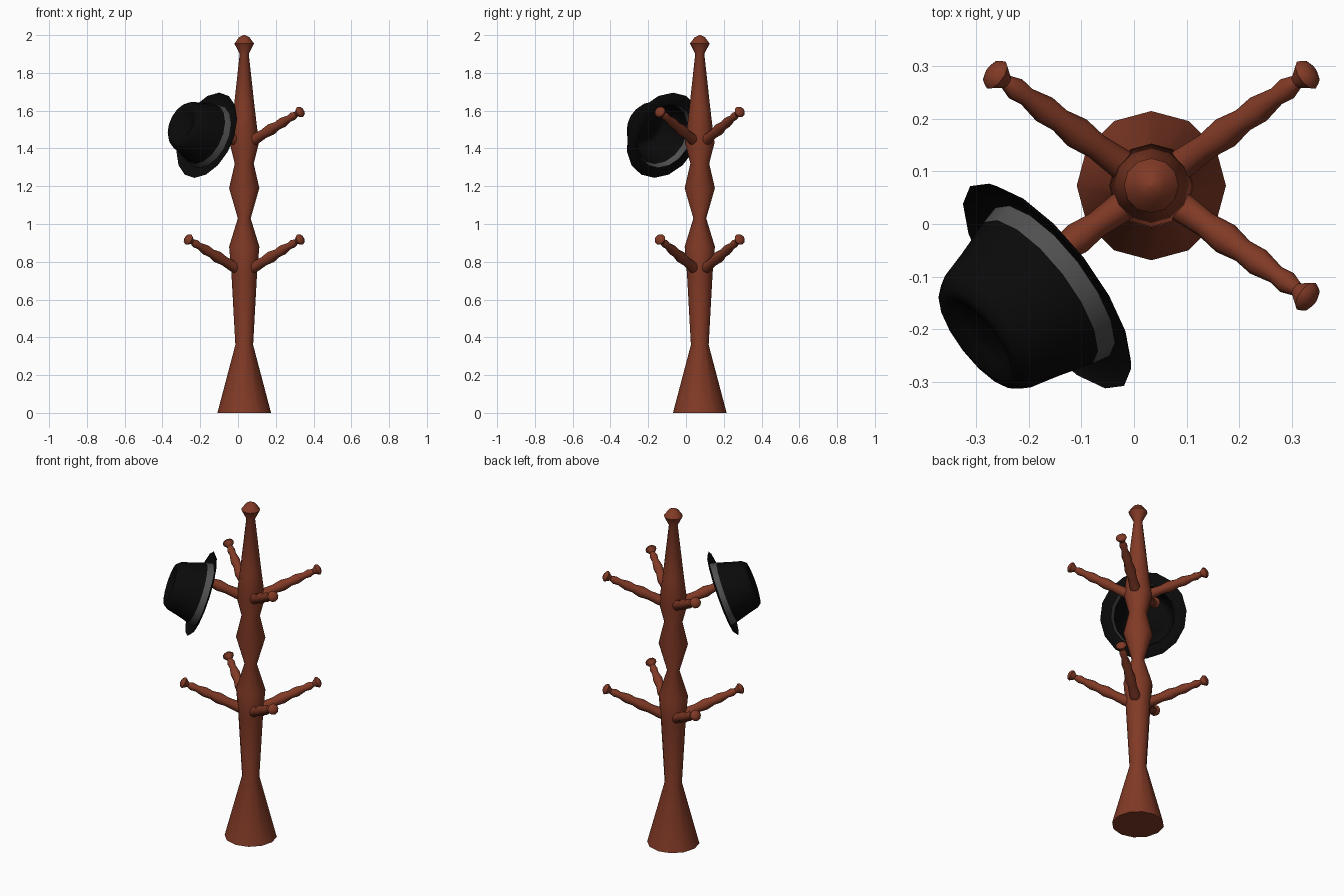
import bpy, bmesh, math
from mathutils import Matrix, Vector

cube = bpy.data.objects.get("Cube")
if cube:
    bpy.data.objects.remove(cube, do_unlink=True)


def material(name, rgb, rough=0.7):
    m = bpy.data.materials.new(name)
    m.use_nodes = True
    m.diffuse_color = (*rgb, 1)
    bsdf = m.node_tree.nodes["Principled BSDF"]
    bsdf.inputs["Base Color"].default_value = (*rgb, 1)
    bsdf.inputs["Roughness"].default_value = rough
    return m


wood = material("red_brown_wood", (0.22, 0.042, 0.019))
felt = material("black_felt", (0.003, 0.003, 0.003))
ribbon = material("grey_ribbon", (0.08, 0.08, 0.08))


def lathe(name, profile, sides, mats, origin, axis=(0, 0, 1), caps=True, band=None, angle=40):
    """Spin (radius, height) pairs about an axis through origin."""
    bm = bmesh.new()
    rings = []
    for r, h in profile:
        rings.append([bm.verts.new((r * math.cos(math.tau * i / sides),
                                    r * math.sin(math.tau * i / sides), h))
                      for i in range(sides)])
    for k in range(len(rings) - 1):
        a, b = rings[k], rings[k + 1]
        for i in range(sides):
            j = (i + 1) % sides
            f = bm.faces.new((a[i], a[j], b[j], b[i]))
            f.material_index = 1 if k == band else 0
    if caps:
        bm.faces.new(rings[0][::-1])
    bm.faces.new(rings[-1])
    bmesh.ops.recalc_face_normals(bm, faces=bm.faces)
    me = bpy.data.meshes.new(name)
    bm.to_mesh(me)
    bm.free()
    for m in mats:
        me.materials.append(m)
    ob = bpy.data.objects.new(name, me)
    bpy.context.collection.objects.link(ob)
    turn = Vector(axis).to_track_quat('Z', 'Y').to_matrix().to_4x4()
    ob.matrix_world = Matrix.Translation(origin) @ turn
    bpy.ops.object.select_all(action='DESELECT')
    ob.select_set(True)
    bpy.context.view_layer.objects.active = ob
    bpy.ops.object.shade_smooth_by_angle(angle=math.radians(angle))
    return ob


# Turned pole with flared foot and finial
px, py = 0.033, 0.073
pole = [(0.142, 0), (0.047, 0.36), (0.068, 0.74), (0.08, 0.88), (0.034, 1.03),
        (0.08, 1.19), (0.05, 1.32), (0.078, 1.43), (0.057, 1.6), (0.024, 1.9),
        (0.052, 1.955), (0.028, 1.988), (0.004, 2.0)]
lathe("pole", pole, 12, [wood], (px, py, 0))

# Two tiers of four turned pegs
peg = [(0.018, 0), (0.029, 0.02), (0.029, 0.05), (0.025, 0.11), (0.031, 0.16),
       (0.023, 0.205), (0.027, 0.245), (0.018, 0.292), (0.022, 0.32),
       (0.014, 0.345), (0.031, 0.37), (0.027, 0.38), (0.012, 0.388)]
for tier, z in (("lower", 0.755), ("upper", 1.43)):
    for sx, left in ((1, "left"), (-1, "right")):
        for sy, front in ((-1, "front"), (1, "back")):
            out = Vector((0.814 * sx, 0.581 * sy, 0))
            start = Vector((px, py, z)) + out * 0.03
            lathe(f"{tier}_{front}_{left}_peg", peg, 10, [wood], start,
                  out + Vector((0, 0, 0.49)))

# Open hat hanging on the upper front right peg
hat = [(0.24, 0.014), (0.225, 0.002), (0.178, 0), (0.17, 0.036), (0.148, 0.11),
       (0.134, 0.165), (0.118, 0.186), (0.095, 0.19), (0.07, 0.172), (0.03, 0.165)]
lathe("hat", hat, 16, [felt, ribbon], (-0.155, -0.11, 1.465),
      (-0.74, -0.57, 0.34), caps=False, band=2, angle=50)
